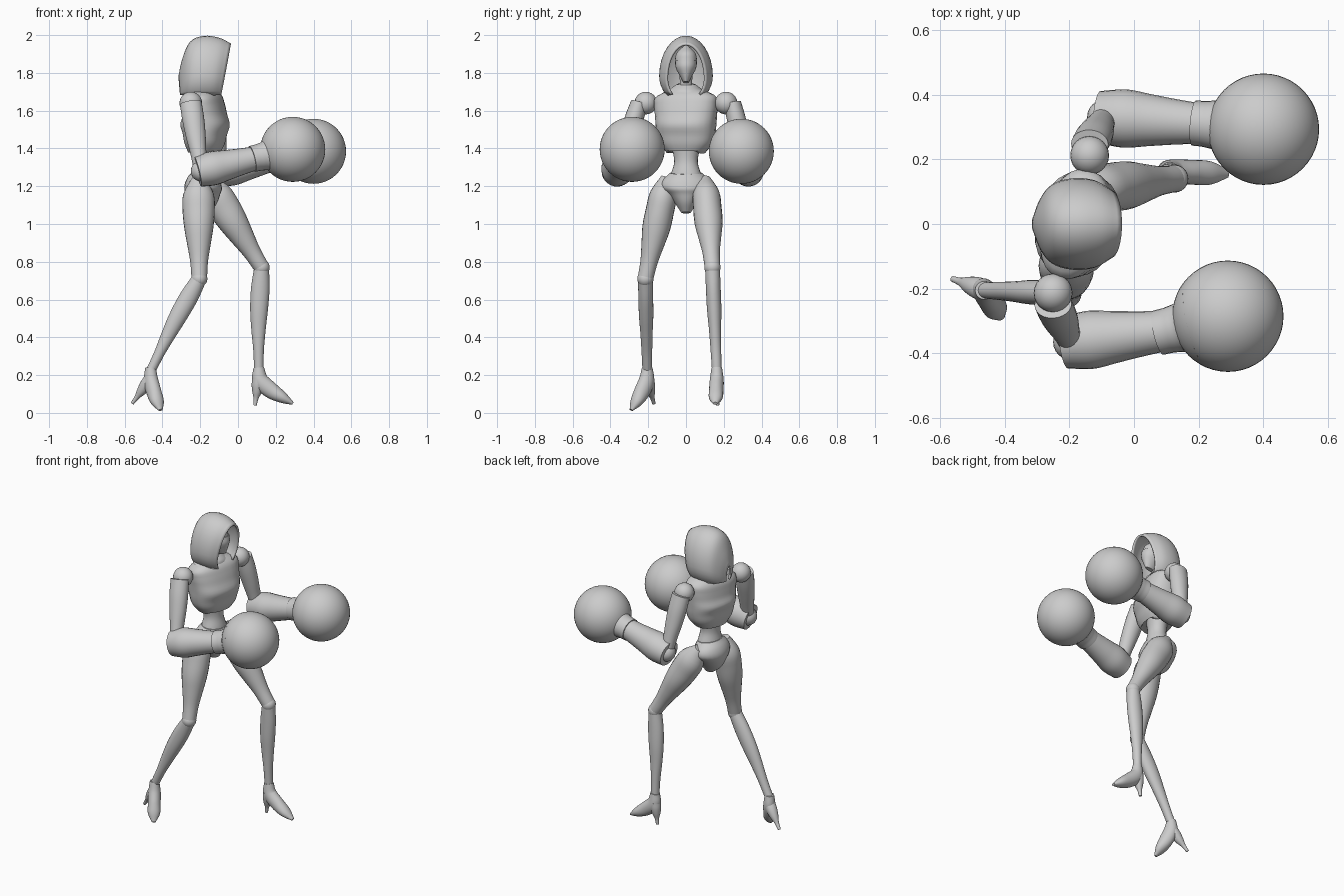
import bpy, bmesh
from math import sin, cos, radians, copysign
from mathutils import Vector

cube = bpy.data.objects.get("Cube")
if cube:
    bpy.data.objects.remove(cube)

colour = (.6, .6, .6, 1)
grey = bpy.data.materials.new("plain_grey")
grey.use_nodes = True
grey.diffuse_color = colour
grey.node_tree.nodes["Principled BSDF"].inputs["Base Color"].default_value = colour


def finish(obj):
    obj.data.materials.append(grey)
    bpy.ops.object.select_all(action="DESELECT")
    obj.select_set(True)
    bpy.context.view_layer.objects.active = obj
    bpy.ops.object.shade_smooth_by_angle(angle=radians(40))
    return obj


def spline(points, t):
    """Point at t (0 to 1) on a smooth curve through evenly timed points."""
    pts = [Vector(p) for p in points]
    pts = [pts[0] * 2 - pts[1]] + pts + [pts[-1] * 2 - pts[-2]]
    spans = len(pts) - 3
    i = min(int(t * spans), spans - 1)
    u = t * spans - i
    a, b, c, d = pts[i:i + 4]
    bend = a * 2 - b * 5 + c * 4 - d
    twist = b * 3 - a - c * 3 + d
    return b + ((c - a) * u + bend * u ** 2 + twist * u ** 3) / 2


def skin(name, rows, closed=True):
    """Bridge rows of points into a tube with capped ends, or an open sheet."""
    bm = bmesh.new()
    grid = [[bm.verts.new(p) for p in row] for row in rows]
    count = len(grid[0])
    for upper, lower in zip(grid, grid[1:]):
        for j in range(count if closed else count - 1):
            k = (j + 1) % count
            bm.faces.new((upper[j], upper[k], lower[k], lower[j]))
    if closed:
        bm.faces.new(grid[0])
        bm.faces.new(grid[-1])
    bmesh.ops.recalc_face_normals(bm, faces=bm.faces)
    mesh = bpy.data.meshes.new(name)
    bm.to_mesh(mesh)
    bm.free()
    obj = bpy.data.objects.new(name, mesh)
    bpy.context.collection.objects.link(obj)
    return finish(obj)


def limb(name, path, radii, ref=(1, 0, 0), power=1, notch=0, steps=24, sides=24):
    """Tube along a path; each radius is one number or (along ref, across)."""
    pairs = [r if isinstance(r, tuple) else (r, r) for r in radii]
    rows = []
    for i in range(steps + 1):
        t = i / steps
        centre = spline(path, t)
        deep, wide = spline(pairs, t)
        ahead = spline(path, min(t + .02, 1)) - spline(path, max(t - .02, 0))
        ahead.normalize()
        a = Vector(ref)
        a = (a - ahead * a.dot(ahead)).normalized()
        b = ahead.cross(a)
        row = []
        for j in range(sides):
            angle = radians(360 * j / sides)
            c, s = cos(angle), sin(angle)
            p = centre + a * deep * copysign(abs(c) ** power, c) + b * wide * copysign(abs(s) ** power, s)
            if i == steps:
                p.z += notch * max(c, 0) ** 6
            row.append(p)
        rows.append(row)
    return skin(name, rows)


def ball(name, centre, radius, segments=24):
    bpy.ops.mesh.primitive_uv_sphere_add(segments=segments, ring_count=segments // 2, radius=radius, location=centre)
    bpy.context.object.name = name
    return finish(bpy.context.object)


# Hood: horseshoe arches lofted from the front rim to the back
hood_line = [(-.04, 1.95, .1), (-.1, 1.98, .13), (-.18, 1.99, .135), (-.25, 1.96, .115), (-.29, 1.87, .07), (-.31, 1.78, .02)]
hem = 1.685
arches = []
for i in range(21):
    top_x, top_z, width = spline(hood_line, i / 20)
    hem_x = .78 * top_x - .06
    arch = []
    for j in range(25):
        angle = radians(-44 + 268 * j / 24)
        rise = .32 + sin(angle) * (.68 if sin(angle) > 0 else .46)
        arch.append((hem_x + (top_x - hem_x) * rise, width * cos(angle), hem + (top_z - hem) * rise))
    arches.append(arch)
hood = skin("hood", arches, closed=False)
thickness = hood.modifiers.new("thickness", "SOLIDIFY")
thickness.thickness = .012
thickness.offset = 0

# Head with a narrow chin, face mask and neck
limb("head", [(-.155, 0, 1.945), (-.15, 0, 1.85), (-.13, 0, 1.755)],
     [.01, (.06, .048), (.07, .058), (.07, .054), (.055, .038), (.03, .015)])
limb("face_mask", [(-.14, 0, 1.86), (-.12, 0, 1.75)], [(.066, .058), (.065, .053), (.05, .034), (.03, .014)])
limb("neck", [(-.17, 0, 1.8), (-.18, 0, 1.66)], [.035, .034, (.045, .055)])

# Torso, turned so that the left shoulder leads
yaw = radians(-15)
forward = (cos(yaw), sin(yaw), 0)
limb("chest", [(-.19, 0, 1.725), (-.175, 0, 1.55), (-.18, 0, 1.375)],
     [(.04, .05), (.085, .16), (.1, .17), (.11, .165), (.125, .16), (.11, .155), (.1, .14), (.08, .1)],
     forward, power=.82, notch=.065)
limb("collar", [(-.185, 0, 1.74), (-.19, 0, 1.69)], [(.045, .05), (.075, .085), (.085, .13)], forward)
limb("waist", [(-.18, 0, 1.46), (-.175, 0, 1.2)], [(.075, .1), (.06, .075), (.055, .063), (.065, .08), (.07, .1)], forward)
limb("pelvis", [(-.175, 0, 1.27), (-.185, 0, 1.17), (-.17, 0, 1.06)],
     [(.068, .085), (.09, .125), (.1, .13), (.09, .09), (.07, .055), (.03, .025)])

# Legs and high-heeled shoes, placed by their joints
legs = {
    "right": dict(hip=(-.21, -.1, 1.25), knee=(-.205, -.215, .71), ankle=(-.463, -.205, .22),
                  toe=(-.41, -.29, .015), heel=(-.56, -.17, .05)),
    "left": dict(hip=(-.17, .1, 1.24), knee=(.125, .14, .77), ankle=(.11, .163, .22),
                 toe=(.29, .155, .05), heel=(.09, .167, .04)),
}
down = Vector((0, 0, -.04))
for side, joints in legs.items():
    hip, knee, ankle, toe, heel = map(Vector, joints.values())
    limb(side + "_thigh", [hip, knee], [.03, (.08, .07), (.085, .075), (.077, .074), (.062, .06), (.047, .046), .041])
    ball(side + "_knee", knee, .043)
    calf = knee.lerp(ankle, .5) - Vector((.008, 0, 0))
    limb(side + "_shin", [knee, calf, ankle], [.039, (.049, .039), (.047, .038), (.038, .032), .028, .025])
    stride = toe - ankle
    across = (-stride.y, stride.x, 0)
    sole = [ankle - down / 2, ankle.lerp(toe, .05) + down, ankle.lerp(toe, .35) + down, ankle.lerp(toe, .7) + down / 2, toe]
    limb(side + "_shoe", sole, [.028, (.037, .043), (.038, .043), (.036, .03), (.012, .008)], across)
    limb(side + "_heel", [ankle + down, heel], [.035, .033, .025, .013, .009], across)

# Arms and round gloves, placed by their joints
arms = {
    "right": dict(shoulder=(-.25, -.213, 1.64), elbow=(-.195, -.365, 1.28), wrist=(.1, -.33, 1.35), fist=(.29, -.285, 1.395)),
    "left": dict(shoulder=(-.137, .212, 1.64), elbow=(-.09, .33, 1.28), wrist=(.21, .31, 1.35), fist=(.4, .293, 1.385)),
}
up = (0, 0, 1)
for side, joints in arms.items():
    shoulder, elbow, wrist, fist = map(Vector, joints.values())
    sleeve = shoulder + Vector((0, copysign(.035, shoulder.y), 0))
    ball(side + "_shoulder", shoulder, .06)
    limb(side + "_upper_arm", [sleeve, elbow], [(.058, .045), (.058, .05), (.052, .047), .042, .038])
    ball(side + "_elbow", elbow, .055)
    limb(side + "_forearm", [elbow.lerp(wrist, -.06), wrist], [.08, .09, .08, .07, .062], up)
    limb(side + "_glove_cuff", [wrist.lerp(fist, -.13), wrist.lerp(fist, .5)], [.07, .072, .085, .14], up)
    ball(side + "_glove", fist, .172, segments=48)
